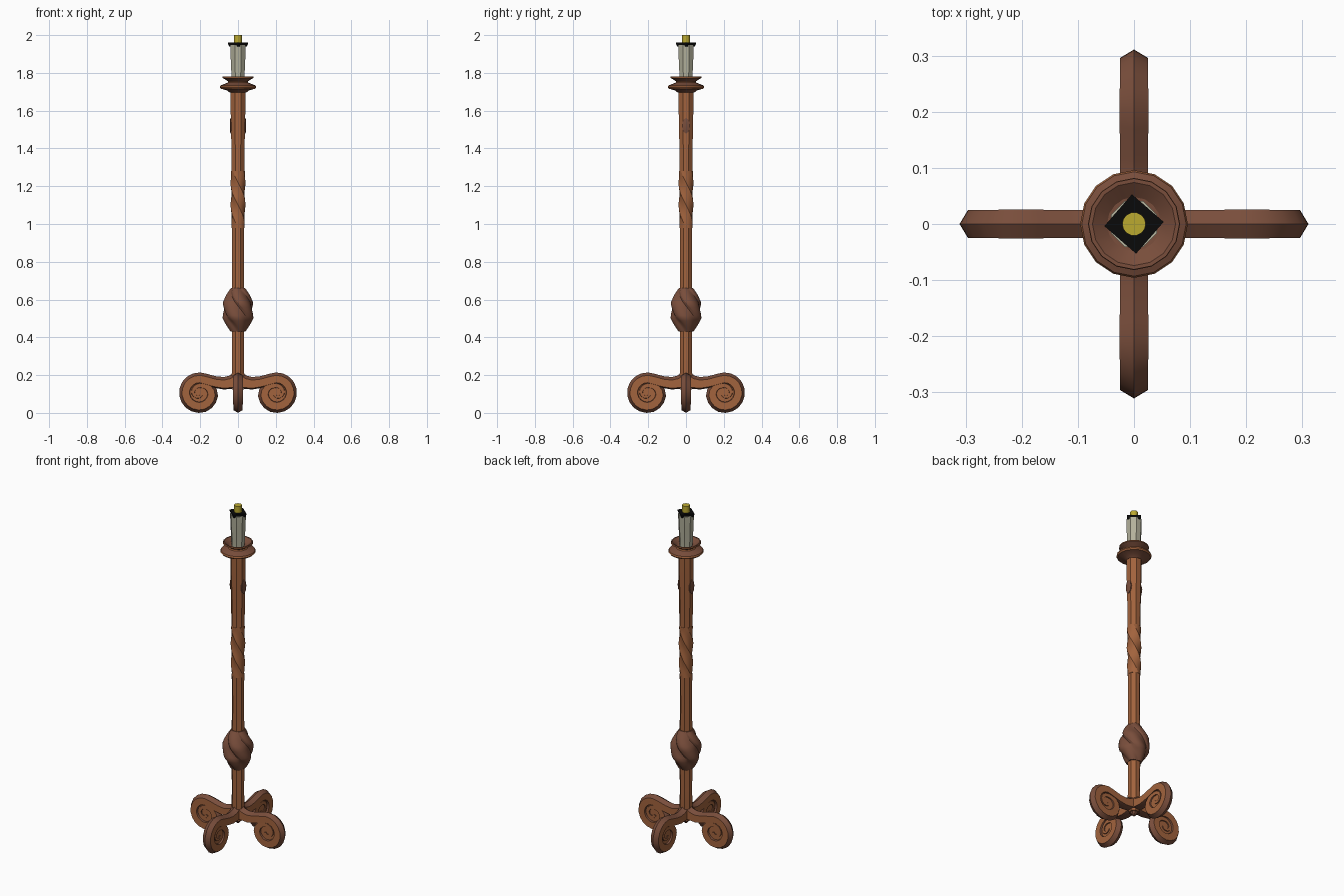
import bpy, bmesh, math
from mathutils import Vector, Matrix

if "Cube" in bpy.data.objects:
    bpy.data.objects.remove(bpy.data.objects["Cube"])


def material(name, rgb):
    m = bpy.data.materials.new(name)
    m.diffuse_color = (*rgb, 1)
    m.use_nodes = True
    m.node_tree.nodes["Principled BSDF"].inputs["Base Color"].default_value = m.diffuse_color
    return m


LIGHT = material("light wood", (0.36, 0.125, 0.047))
DARK = material("dark wood", (0.19, 0.075, 0.044))
WAX = material("candle wax", (0.45, 0.44, 0.33))
BLACK = material("charred black", (0.003, 0.003, 0.003))
YELLOW = material("yellow wick", (0.50, 0.40, 0.03))


def build(name, rings, mats, rule=None, angle=32, spin=0):
    """Skin a list of closed vertex rings and cap both ends."""
    bm = bmesh.new()
    vs = [[bm.verts.new(p) for p in ring] for ring in rings]
    n = len(rings[0])
    for i, (a, b) in enumerate(zip(vs, vs[1:])):
        for j in range(n):
            k = (j + 1) % n
            f = bm.faces.new((a[j], a[k], b[k], b[j]))
            f.tag = True
    bm.faces.new(vs[0][::-1])
    bm.faces.new(vs[-1])
    bmesh.ops.recalc_face_normals(bm, faces=bm.faces)
    if rule:
        for f in bm.faces:
            f.material_index = rule(f)
    bm.transform(Matrix.Rotation(spin, 4, 'Z'))
    me = bpy.data.meshes.new(name)
    bm.to_mesh(me)
    bm.free()
    ob = bpy.data.objects.new(name, me)
    bpy.context.collection.objects.link(ob)
    for m in mats:
        me.materials.append(m)
    bpy.ops.object.select_all(action='DESELECT')
    ob.select_set(True)
    bpy.context.view_layer.objects.active = ob
    bpy.ops.object.shade_smooth_by_angle(angle=math.radians(angle))
    return ob


def ring(r, z, n, turn=0.0, lobe=lambda a: 1.0):
    out = []
    for j in range(n):
        a = 2 * math.pi * j / n
        q = r * lobe(a)
        out.append((q * math.cos(a + turn), q * math.sin(a + turn), z))
    return out


def lathe(name, profile, n, mats, rule=None, turn=0.0, angle=32):
    return build(name, [ring(r, z, n, turn) for r, z in profile], mats, rule, angle)


def interp(t, keys):
    for (t0, *a), (t1, *b) in zip(keys, keys[1:]):
        if t <= t1:
            f = (t - t0) / (t1 - t0)
            return [u + (v - u) * f for u, v in zip(a, b)]
    return keys[-1][1:]


# Pole, with a spirally carved stretch in the middle
E = math.pi / 8
lathe("lower_pole", [(0.030, 0.12), (0.036, 0.20), (0.034, 0.30), (0.036, 0.45),
                     (0.036, 0.64), (0.033, 0.80), (0.035, 0.98)], 8, [LIGHT], turn=E)
carved = []
for i in range(17):
    f = i / 16
    depth = 0.10 * math.sin(math.pi * f) ** 0.5 if 0 < i < 16 else 0
    carved.append(ring(0.035 + 0.002 * f, 0.98 + 0.30 * f, 16, -f * math.pi * 1.25,
                       lambda a: 1 + depth * math.cos(4 * a)))
build("carved_pole", carved, [LIGHT], angle=25)
lathe("upper_pole", [(0.037, 1.28), (0.038, 1.42), (0.042, 1.60), (0.042, 1.71)],
      8, [LIGHT], turn=E)

# Small bark knots on both sides of the upper pole
for s in (-1, 1):
    rings = []
    for d, k in ((0.034, 1.0), (0.040, 1.0), (0.043, 0.55)):
        rings.append([(s * d, k * 0.022 * math.cos(a), 1.52 + k * 0.042 * math.sin(a))
                      for a in [2 * math.pi * j / 8 for j in range(8)]])
    build("bark_knot", rings, [DARK])

# Bulging twist of overlapping strands
bulge = [(0, 0.042), (0.15, 0.062), (0.32, 0.083), (0.65, 0.083), (0.85, 0.062), (1, 0.040)]


def strand(a):
    u = (a * 4 / (2 * math.pi)) % 1.0
    return 0.84 + 0.17 * math.sin(math.pi * min(1, u * 1.12) ** 0.75)


build("twisted_bulge",
      [ring(interp(i / 16, bulge)[0], 0.43 + 0.23 * i / 16, 32, -i / 16 * math.pi * 0.85, strand)
       for i in range(17)], [DARK], angle=28)

# Scroll legs: a flat band running out from the pole and curling inwards
CX, CZ = 0.205, 0.107
path = [(0.0, 0.178, 0.042, 0.025), (0.035, 0.163, 0.036, 0.025),
        (0.075, 0.157, 0.033, 0.025), (0.12, 0.163, 0.031, 0.025)]
curl = [(0, 0.107, 0.030, 0.0255), (220, 0.107, 0.031, 0.025), (290, 0.100, 0.030, 0.0235),
        (365, 0.058, 0.017, 0.021), (480, 0.046, 0.012, 0.020), (620, 0.024, 0.009, 0.019)]
for t in range(0, 621, 20):
    outer, w, h = interp(t, curl)
    a = math.radians(112 - t)
    path.append((CX + (outer - w) * math.cos(a), CZ + (outer - w) * math.sin(a), w, h))

leg_rings = []
for i, (x, z, w, h) in enumerate(path):
    p, q = path[max(i - 1, 0)], path[min(i + 1, len(path) - 1)]
    d = Vector((q[0] - p[0], q[1] - p[1])).normalized()
    nx, nz = -d.y, d.x
    c = min(0.017, w * 0.5)
    sec = [(w, 0), (w - c, h), (c * 0.4 - w, h), (-w, 0), (c * 0.4 - w, -h), (w - c, -h)]
    leg_rings.append([(x + nx * o, y, z + nz * o) for o, y in sec])


def leg_rule(f):
    return 0 if abs(f.normal.y) > 0.93 else 1


for k in range(4):
    spin = k * math.pi / 2
    build("scroll_leg", leg_rings, [LIGHT, DARK], leg_rule, 35, spin)
    core = [[(CX + 0.075 * math.cos(a), y, CZ + 0.075 * math.sin(a))
             for a in [2 * math.pi * j / 16 for j in range(16)]] for y in (-0.015, 0.015)]
    build("scroll_core", core, [LIGHT], None, 35, spin)

# Pointed boss where the legs meet under the pole
lathe("leg_hub", [(0.006, 0.10), (0.034, 0.135), (0.036, 0.19), (0.034, 0.225)], 8,
      [DARK, LIGHT], lambda f: 0 if f.calc_center_median().z < 0.15 else 1, turn=E)

# Double drip pan
lathe("drip_pan", [(0.042, 1.695), (0.060, 1.708), (0.090, 1.716), (0.096, 1.724),
                   (0.093, 1.733), (0.055, 1.748), (0.052, 1.755), (0.082, 1.774),
                   (0.081, 1.781), (0.074, 1.781), (0.048, 1.762), (0.02, 1.760)],
      16, [DARK, LIGHT], lambda f: 1 if abs(f.normal.z) < 0.72 else 0)

# Candle, charred square top and wick
lathe("candle", [(0.037, 1.758), (0.038, 1.80), (0.042, 1.88), (0.044, 1.947)], 8, [WAX], turn=E)
T = math.radians(4)
lathe("charred_top", [(0.047, 1.940), (0.053, 1.952), (0.053, 1.960)], 4, [BLACK], turn=T)
lathe("wick", [(0.021, 1.955), (0.021, 2.0)], 14, [YELLOW])
